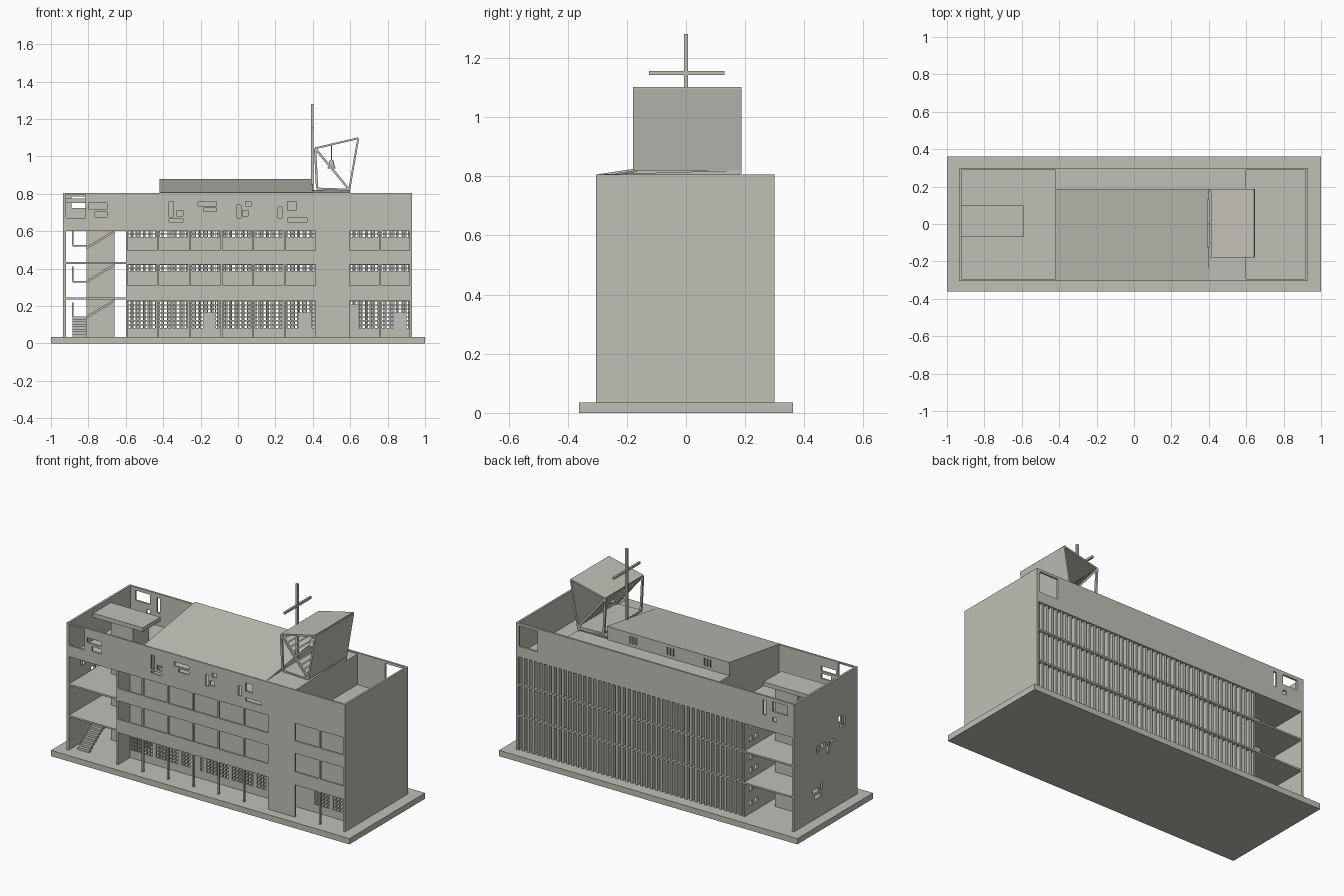
import bpy, bmesh, math
from mathutils import Vector

if "Cube" in bpy.data.objects:
    bpy.data.objects.remove(bpy.data.objects["Cube"])

stone = bpy.data.materials.new("warm_grey_concrete")
stone.diffuse_color = (0.53, 0.52, 0.47, 1)
stone.use_nodes = True
stone.node_tree.nodes["Principled BSDF"].inputs["Base Color"].default_value = stone.diffuse_color


def finish(name, bm):
    bmesh.ops.recalc_face_normals(bm, faces=bm.faces[:])
    me = bpy.data.meshes.new(name)
    bm.to_mesh(me)
    bm.free()
    me.materials.append(stone)
    ob = bpy.data.objects.new(name, me)
    bpy.context.collection.objects.link(ob)
    return ob


def place(axis, u, v, w):
    """axis x: (u,v)=(y,z); axis y: (u,v)=(x,z); axis z: (u,v)=(x,y)"""
    return {'x': (w, u, v), 'y': (u, w, v), 'z': (u, v, w)}[axis]


def add_prism(bm, pts, axis, a, b):
    lo = [bm.verts.new(place(axis, u, v, a)) for u, v in pts]
    hi = [bm.verts.new(place(axis, u, v, b)) for u, v in pts]
    bm.faces.new(lo)
    bm.faces.new(hi[::-1])
    n = len(pts)
    for i in range(n):
        j = (i + 1) % n
        bm.faces.new((lo[i], hi[i], hi[j], lo[j]))


def prism(name, pts, axis, a, b):
    bm = bmesh.new()
    add_prism(bm, pts, axis, a, b)
    return finish(name, bm)


def boxes(name, items):
    bm = bmesh.new()
    for x0, x1, y0, y1, z0, z1 in items:
        add_prism(bm, [(x0, y0), (x1, y0), (x1, y1), (x0, y1)], 'z', z0, z1)
    return finish(name, bm)


def strips(name, lines, t, y0, y1):
    """flat bars drawn as lines in x-z and extruded along y"""
    bm = bmesh.new()
    for x0, z0, x1, z1 in lines:
        d = Vector((x1 - x0, z1 - z0)).normalized() * t / 2
        add_prism(bm, [(x0 - d.y, z0 + d.x), (x1 - d.y, z1 + d.x),
                       (x1 + d.y, z1 - d.x), (x0 + d.y, z0 - d.x)], 'y', y0, y1)
    return finish(name, bm)


def wall(name, axis, w0, w1, rect, holes):
    """pierced wall: grid of cells without the holes, then thickened"""
    u0, u1, v0, v1 = rect
    us = sorted({round(c, 4) for h in holes for c in h[:2]} | {u0, u1})
    vs = sorted({round(c, 4) for h in holes for c in h[2:]} | {v0, v1})
    us = [u for u in us if u0 <= u <= u1]
    vs = [v for v in vs if v0 <= v <= v1]
    bm = bmesh.new()
    grid = {}

    def vert(i, j):
        if (i, j) not in grid:
            grid[i, j] = bm.verts.new(place(axis, us[i], vs[j], w0))
        return grid[i, j]
    for i in range(len(us) - 1):
        for j in range(len(vs) - 1):
            cu, cv = (us[i] + us[i + 1]) / 2, (vs[j] + vs[j + 1]) / 2
            if not any(a < cu < b and c < cv < d for a, b, c, d in holes):
                bm.faces.new((vert(i, j), vert(i + 1, j), vert(i + 1, j + 1), vert(i, j + 1)))
    ext = bmesh.ops.extrude_face_region(bm, geom=bm.faces[:])['geom']
    bmesh.ops.translate(bm, verts=[e for e in ext if isinstance(e, bmesh.types.BMVert)],
                        vec=place(axis, 0, 0, w1 - w0))
    return finish(name, bm)


# main levels
L, R, F, B = -0.935, 0.93, -0.305, 0.30
G, TOP = 0.035, 0.805
bays = [(-0.592 + i * 0.1695, -0.432 + i * 0.1695) for i in range(6)] + [(0.595, 0.755), (0.765, 0.92)]

# base and floors
boxes("base_slab", [(-1, 1, -0.362, 0.362, 0, G)])
boxes("floor_slabs", [(L + .01, R - .005, F + .003, B - .003, z, z + .01) for z in (.235, .425, .602)])

# front facade with bays, stair opening and playful small openings
front = [(-0.92, -0.60, G, 0.602), (-0.92, -0.815, 0.67, 0.797),
         (-0.80, -0.70, 0.72, 0.75), (-0.765, -0.70, 0.675, 0.705),
         (-0.37, -0.345, 0.675, 0.76), (-0.33, -0.295, 0.68, 0.71), (-0.37, -0.295, 0.65, 0.665),
         (-0.215, -0.115, 0.735, 0.76), (-0.185, -0.115, 0.705, 0.725),
         (-0.005, 0.015, 0.67, 0.74), (0.04, 0.07, 0.735, 0.76), (0.025, 0.055, 0.68, 0.71),
         (0.215, 0.235, 0.67, 0.73), (0.265, 0.31, 0.71, 0.76), (0.265, 0.37, 0.65, 0.67)]
for a, b in bays:
    front += [(a, b, G, 0.23), (a, b, 0.31, 0.422), (a, b, 0.497, 0.604)]
wall("front_facade", 'y', F, F + 0.012, (L, R, G, TOP), front)

# recessed wall with lattice screens and clerestory grilles
lattice = []
for n, (a, b) in enumerate(bays):
    for i in range(7):
        x = a + 0.006 + i * 0.0217
        for z in (0.388, 0.407, 0.570, 0.588):
            lattice.append((x, x + 0.017, z, z + 0.013))
        for j in range(7):
            z = 0.082 + j * 0.021
            door = n in (2, 5, 7) and 3 <= i <= 5 and z < 0.16
            if not door and not (n == 6 and i < 2 and z < 0.2):
                lattice.append((x, x + 0.016, z, z + 0.015))
wall("recessed_lattice_wall", 'y', -0.19, -0.18, (-0.595, R - .01, G, 0.603), lattice)

# rear facade: upper band and open storeys
rear = [(-0.92, 0.92, G, 0.235), (-0.92, 0.92, 0.245, 0.425), (-0.92, 0.92, 0.435, 0.602),
        (0.785, 0.91, 0.665, 0.79), (-0.745, -0.725, 0.69, 0.78),
        (-0.89, -0.79, 0.725, 0.785), (-0.815, -0.79, 0.665, 0.69)]
wall("rear_facade", 'y', B - 0.012, B, (L, R, G, TOP), rear)
boxes("rear_louvres", [(x, x + 0.015, B - 0.035, B - 0.006, z0, z1)
                       for x in [-0.575 + i * 0.033 for i in range(46)]
                       for z0, z1 in ((G, .235), (.245, .425), (.435, .602))])

# side walls
boxes("right_wall", [(R - 0.012, R, F + .002, B - .002, G, TOP)])
left = [(-0.19, -0.17, 0.50, 0.56), (-0.155, -0.125, 0.53, 0.57), (-0.165, -0.14, 0.495, 0.515),
        (0.06, 0.08, 0.42, 0.47), (0.0, 0.045, 0.44, 0.465), (-0.04, -0.02, 0.38, 0.45), (-0.09, -0.05, 0.43, 0.455),
        (0.06, 0.12, 0.19, 0.215), (0.04, 0.10, 0.15, 0.175), (0.03, 0.05, 0.19, 0.235)]
wall("left_wall", 'x', L, L + 0.013, (F + .002, B - .002, G, TOP), left)

# partition beside the open stair bay, with square openings near the rear
ports = [(y, y + 0.03, z, z + 0.03) for y in (0.17, 0.22) for z in (0.08, 0.17, 0.28, 0.36, 0.47, 0.55)]
wall("stair_partition", 'x', -0.60, -0.59, (F + .005, B - .005, G, 0.603), ports)

# stair core and its flat roof
boxes("stair_core", [(-0.81, -0.66, -0.06, 0.09, G, 0.75)])
boxes("stair_core_roof", [(-0.922, -0.59, -0.07, 0.10, 0.75, 0.775)])

# stairs: first steps, landings and upper flights with handrails
boxes("entry_steps", [(-0.885, -0.81, -0.27 + i * 0.019, -0.25 + i * 0.019, G + i * 0.0135, G + 0.015 + i * 0.0135)
                      for i in range(8)])
boxes("stair_landings", [(-0.885, -0.81, -0.13, -0.06, z - 0.008, z) for z in (.145, .335, .525)])
strips("stair_flights", [(-0.81, z, -0.66, z + 0.09) for z in (.14, .33, .51)], 0.012, -0.13, -0.062)
boxes("stair_posts", [(-0.887, -0.88, y, y + 0.007, z, z + 0.075)
                      for z in (.145, .335, .525) for y in (-0.13, -0.07)])

# upper hall: sloped roof, lower tilted roof, end walls, rear window strip
LOW, HIGH = 0.82, 0.88


def hall_end(name, top, x):
    prism(name, [(F + .01, .612), (F + .01, TOP - .003), (.183, top - .004), (.183, .795),
                 (B - .012, .795), (B - .012, .612)], 'x', x, x + 0.01)


def roof(name, top, x0, x1):
    prism(name, [(F + .004, TOP - .006), (F + .004, TOP + .001), (.187, top), (.187, top - .01)], 'x', x0, x1)


roof("sloped_roof", HIGH, -0.42, 0.40)
roof("low_roof", LOW, 0.40, 0.60)
hall_end("hall_left_wall", HIGH, -0.418)
hall_end("hall_right_wall", LOW, 0.588)
prism("roof_step_wall", [(F + .01, TOP - .01), (.183, HIGH - .004), (.183, LOW - .02)], 'x', 0.39, 0.399)
slits = [(x + k * 0.02, x + k * 0.02 + 0.01, 0.815, 0.86)
         for x in (-0.3, -0.05, 0.2) for k in range(3)]
wall("hall_rear_wall", 'y', 0.173, 0.183, (-0.415, 0.399, 0.79, 0.873), slits)
boxes("rear_gutter_roof", [(-0.42, 0.60, 0.173, B - .004, 0.787, 0.798)])

# bell tower: top and back plates, end frames, sloping slats
Y0, Y1 = -0.18, 0.187
A, C, D, E = (0.412, 1.043), (0.643, 1.097), (0.595, 0.822), (0.423, 0.828)
strips("tower_plates", [A + C, C + D], 0.010, Y0, Y1)
strips("tower_base", [E + D], 0.010, Y0, Y1)
for label, y in (("front", Y0), ("rear", Y1 - 0.012)):
    strips("tower_frame_" + label, [A + E, A + D], 0.012, y, y + 0.012)
strips("tower_slats", [(A[0] + (D[0] - A[0]) * t, A[1] + (D[1] - A[1]) * t,
                        A[0] + (D[0] - A[0]) * (t + .03), A[1] + (D[1] - A[1]) * (t + .03))
                       for t in [0.08 + 0.1 * i for i in range(9)]], 0.008, Y0 + .01, Y1 - .01)

# bell: lathed profile hung from a rod
bm = bmesh.new()
rings = []
for r, z in ((0.008, 0.980), (0.013, 0.972), (0.016, 0.95), (0.023, 0.935)):
    rings.append([bm.verts.new((0.50 + r * math.cos(k * math.pi / 6), r * math.sin(k * math.pi / 6), z))
                  for k in range(12)])
for p, q in zip(rings, rings[1:]):
    for k in range(12):
        bm.faces.new((p[k], p[(k + 1) % 12], q[(k + 1) % 12], q[k]))
bm.faces.new(rings[0])
bm.faces.new(rings[-1])
finish("bell", bm)
boxes("bell_rod", [(0.497, 0.503, -0.003, 0.003, 0.978, 1.063)])

# cross
boxes("cross_post", [(0.390, 0.404, -0.006, 0.006, 0.81, 1.28)])
boxes("cross_bar", [(0.391, 0.403, -0.125, 0.13, 1.142, 1.155)])
